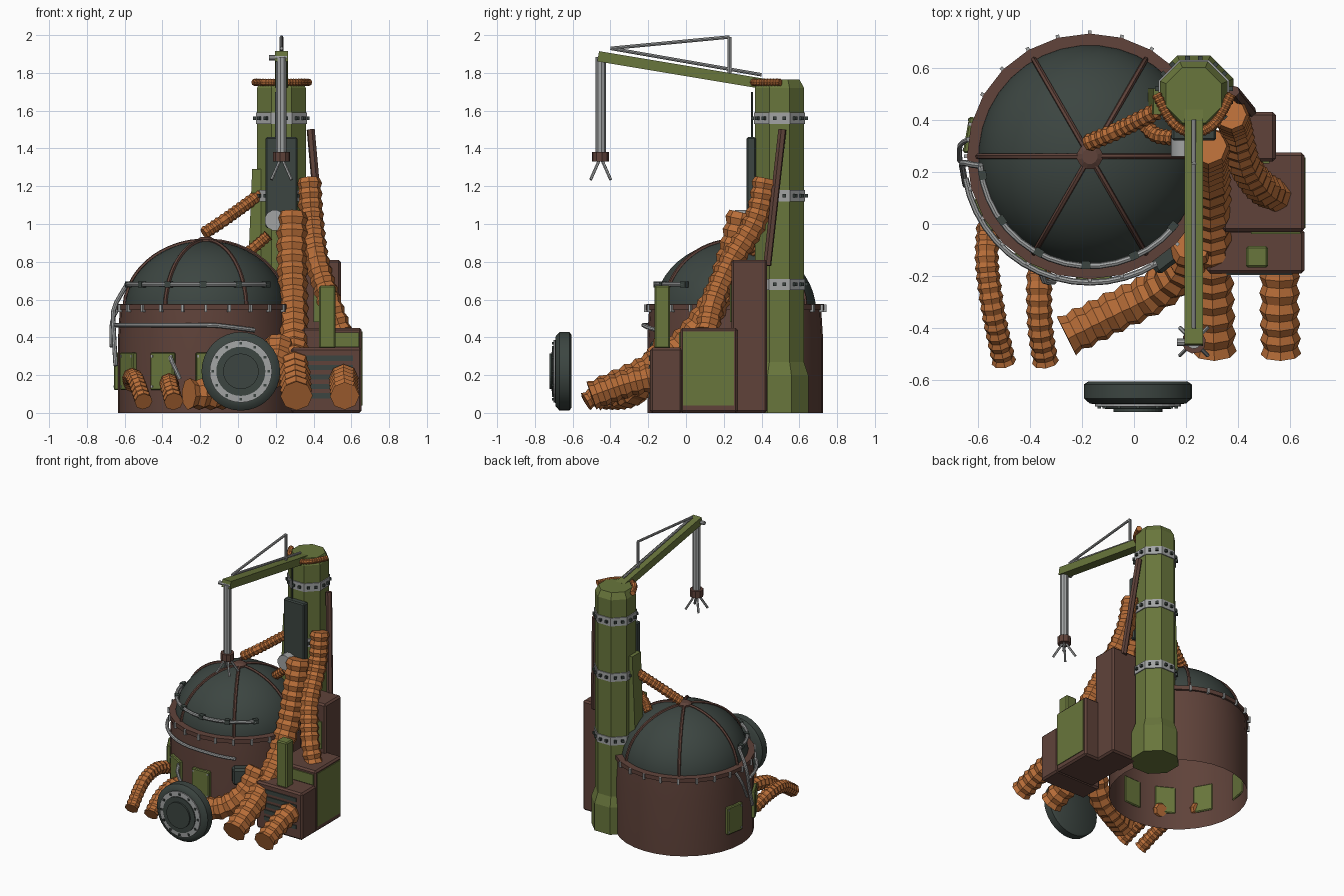
import bpy, bmesh, math
from mathutils import Vector, Matrix

if "Cube" in bpy.data.objects:
    bpy.data.objects.remove(bpy.data.objects["Cube"])


def material(name, rgb):
    m = bpy.data.materials.new(name)
    m.use_nodes = True
    m.diffuse_color = (*rgb, 1)
    m.node_tree.nodes["Principled BSDF"].inputs["Base Color"].default_value = (*rgb, 1)
    return m


GREEN = material("olive green", (.14, .18, .045))
BROWN = material("rust brown", (.115, .055, .042))
DARK = material("dark slate", (.045, .06, .053))
ORANGE = material("orange hose", (.48, .155, .04))
GREY = material("light grey", (.36, .37, .37))
Z = Vector((0, 0, 1))


def finish(name, bm, mat, smooth=False):
    bmesh.ops.recalc_face_normals(bm, faces=bm.faces)
    me = bpy.data.meshes.new(name)
    bm.to_mesh(me)
    bm.free()
    me.materials.append(mat)
    o = bpy.data.objects.new(name, me)
    bpy.context.collection.objects.link(o)
    if smooth:
        bpy.ops.object.select_all(action='DESELECT')
        o.select_set(True)
        bpy.context.view_layer.objects.active = o
        bpy.ops.object.shade_smooth_by_angle(angle=math.radians(35))
    return o


def boxes(name, places, size, mat, bevel=0):
    """Equal boxes, each at a (position, z rotation) pair."""
    bm = bmesh.new()
    for pos, rot in places:
        m = Matrix.Translation(pos) @ Matrix.Rotation(rot, 4, 'Z') @ Matrix.Diagonal((*size, 1))
        bmesh.ops.create_cube(bm, size=1, matrix=m)
    if bevel:
        bmesh.ops.bevel(bm, geom=bm.edges[:], offset=bevel, segments=1, affect='EDGES')
    return finish(name, bm, mat)


def block(name, lo, hi, mat, bevel=.008):
    lo, hi = Vector(lo), Vector(hi)
    return boxes(name, [((lo + hi) / 2, 0)], hi - lo, mat, bevel)


def loft(name, pts, radii, mat, sides=8, axis=None, phase=0, caps=True, smooth=False):
    """Skin rings of given radius along a path, or along a fixed axis."""
    bm, rings, n = bmesh.new(), [], None
    for i, p in enumerate(pts):
        t = axis or (pts[min(i + 1, len(pts) - 1)] - pts[max(i - 1, 0)]).normalized()
        n = t.orthogonal() if n is None else n - t * n.dot(t)
        n.normalize()
        b = t.cross(n)
        ang = [phase + math.tau * k / sides for k in range(sides)]
        rings.append([bm.verts.new(p + (n * math.cos(a) + b * math.sin(a)) * radii[i]) for a in ang])
    for r, s in zip(rings, rings[1:]):
        for k in range(sides):
            j = (k + 1) % sides
            bm.faces.new((r[k], r[j], s[j], s[k]))
    if caps:
        bm.faces.new(rings[0])
        bm.faces.new(rings[-1])
    return finish(name, bm, mat, smooth)


def lathe(name, base, profile, mat, axis=Z, **kw):
    """Revolve (radius, height) pairs around an axis."""
    return loft(name, [Vector(base) + axis * h for r, h in profile], [r for r, h in profile],
                mat, axis=axis, **kw)


def curve(points, step):
    """Evenly sampled smooth path through the points."""
    p = [Vector(q) for q in points]
    p = [2 * p[0] - p[1]] + p + [2 * p[-1] - p[-2]]
    out = []
    for a, b, c, d in zip(p, p[1:], p[2:], p[3:]):
        n = max(1, round((c - b).length / step))
        for k in range(n):
            t = k / n
            out.append(.5 * (2 * b + (c - a) * t + (2 * a - 5 * b + 4 * c - d) * t * t
                             + (3 * b - a - 3 * c + d) * t ** 3))
    return out + [p[-2]]


def pipe(name, points, r, mat=GREY, step=.05, sides=8):
    pts = curve(points, step)
    return loft(name, pts, [r] * len(pts), mat, sides=sides, smooth=True)


def rod(name, a, b, r, mat=GREY, sides=8):
    return loft(name, [Vector(a), Vector(b)], [r, r], mat, sides=sides, smooth=True)


def hose(name, r, points):
    pts = curve(points, r * .42)
    return loft(name, pts, [r * (1 if i % 2 else .84) for i in range(len(pts))], ORANGE)


# Tank: open drum, rim and dome
C = Vector((-.17, .26, 0))
R = .465


def around(deg, r, z, centre=C):
    a = math.radians(deg)
    return Vector((centre.x + r * math.cos(a), centre.y + r * math.sin(a), z))


def dome(t, grow=0):
    return (.43 + grow) * math.cos(t), .54 + (.37 + grow) * math.sin(t)


lathe("tank_drum", C, [(R, 0), (R, .4), (.455, .56), (.42, .565)], BROWN, sides=32, caps=False, smooth=True)
lathe("tank_rim", C, [(.45, .545), (.472, .545), (.472, .575), (.42, .578)], BROWN, sides=24, caps=False)
lathe("tank_dome", C, [dome(math.pi / 2 * i / 12) if i < 12 else (.005, .91) for i in range(13)],
      DARK, sides=36, smooth=True)
for i in range(6):
    pipe("dome_rib", [around(60 * i, *dome(math.pi / 2 * k / 8, .003)) for k in range(9)], .011, BROWN, sides=6)
lathe("dome_cap", C, [(.05, .9), (.05, .918), (.03, .93)], BROWN, sides=12)
boxes("rim_clips", [(around(15 * i, .472, .555), math.radians(15 * i)) for i in range(24)],
      (.022, .014, .04), GREY)

# Tank pipes with brackets
pipe("dome_pipe", [around(a, .422, .68) for a in range(185, 321, 9)], .012)
boxes("pipe_brackets", [(around(a, .418, .68), math.radians(a)) for a in range(190, 321, 26)],
      (.03, .035, .03), DARK)
pipe("drum_pipe", [around(a, .485, .465 - max(0, a - 275) * .001) for a in range(190, 306, 8)], .012)
pipe("side_pipe", [around(185, .42, .68), around(184, .455, .62), around(183, .49, .54),
                   around(187, .49, .4), around(193, .49, .25)], .012)
pipe("side_pipe_rear", [around(172, .47, .55), around(175, .5, .48), around(182, .5, .35)], .01)
pipe("front_loop", [around(246, .47, .3), around(250, .51, .26), around(254, .5, .18)], .012)

# Hatches on the drum
hatches = [170, 209, 241, 272]
boxes("drum_hatches", [(around(a, .468, .22), math.radians(a)) for a in hatches], (.03, .14, .2), GREEN, .006)
boxes("hatch_bolts", [(around(a + s, .483, z), math.radians(a)) for a in hatches
                      for s in (-7, 7) for z in (.14, .3)], (.012, .012, .012), GREY)
boxes("drum_port", [(around(-53, .465, .32), math.radians(-53))], (.12, .13, .12), DARK, .015)

# Tower: octagonal column, collars and bolts
T = Vector((.23, .495, 0))
OCT = math.pi / 8
lathe("tower_column", T, [(.165, 0), (.165, .2), (.14, .27), (.14, 1.72), (.115, 1.765)], GREEN, phase=OCT)
for z in (.68, 1.15, 1.56):
    lathe("tower_collar", T, [(.147, z - .03), (.147, z + .03)], GREY, phase=OCT)
    boxes("collar_bolts", [(around(45 * i + s, .142, z, T), math.radians(45 * i))
                           for i in range(8) for s in (-10, 10)], (.02, .018, .018), DARK)
block("tower_front_panel", (.145, .32, .98), (.315, .37, 1.46), DARK)
rod("panel_dial", (.195, .26, 1.02), (.195, .34, 1.02), .055, GREY, 12)
fin = block("tower_side_fin", (.05, .42, .68), (.13, .52, 1.29), GREEN, 0)
for v in fin.data.vertices:
    if v.co.z > 1 and v.co.x < .1:
        v.co.x += .025
rod("tower_side_bar", (.385, .51, 1.5), (.45, .43, .78), .022, BROWN, 6)
rod("tower_cable", (.2, .35, 1.46), (.2, .35, 1.7), .005, DARK, 6)

# Boom with truss and hanging grabber
bm = bmesh.new()
d = Vector((0, -.9, .15))
turn = Matrix.Rotation(math.atan2(-d.z, -d.y), 4, 'X')
turn = Matrix.Rotation(math.atan2(d.z, d.y) - math.pi, 4, 'X')
bmesh.ops.create_cube(bm, size=1, matrix=Matrix.Translation((.23, -.015, 1.813)) @ turn
                      @ Matrix.Diagonal((.07, d.length, .055, 1)))
finish("boom", bm, GREEN)
rod("boom_tip_pin", (.165, -.455, 1.88), (.26, -.455, 1.88), .014)
tip, peak, foot = (.23, -.4, 1.93), (.23, .23, 1.99), (.23, .4, 1.79)
rod("truss_tie", tip, peak, .009)
rod("truss_post", peak, (.23, .23, 1.79), .01)
rod("truss_rail", tip, foot, .009)
rod("grabber_arm", (.23, -.452, 1.885), (.23, -.452, 1.37), .028, GREY, 10)
lathe("grabber_head", (.23, -.452, 1.33), [(.046, 0), (.046, .05)], BROWN, sides=10)
G = Vector((.23, -.452, 0))
for i in range(4):
    rod("grabber_claw", around(45 + 90 * i, .012, 1.335, G), around(45 + 90 * i, .075, 1.235, G), .008, GREY, 6)

# Machine housing beside the tank
block("housing_tall", (.33, .24, 0), (.545, .43, .81), BROWN, .012)
block("housing_rear", (.34, -.03, 0), (.655, .275, .45), BROWN, .012)
block("housing_front", (.28, -.19, 0), (.655, -.02, .345), BROWN, .012)
block("housing_tower_box", (.43, -.168, .34), (.515, -.085, .675), GREEN)
block("housing_side_panel", (.65, -.015, .04), (.66, .255, .43), GREEN, 0)
block("housing_step_panel", (.45, -.038, .35), (.64, -.029, .425), GREEN, 0)
block("housing_tall_panel", (.4, .232, .48), (.52, .241, .68), GREEN, 0)
boxes("grille_slats", [((.48, -.192, .09 + .05 * i), 0) for i in range(5)], (.26, .009, .028), DARK)

# Spare wheel, facing forward
W, F = (.015, -.605, .22), Vector((0, -1, 0))
lathe("wheel_tyre", W, [(.19, 0), (.208, .012), (.208, .065), (.185, .085), (.16, .088)], DARK,
      axis=F, sides=32, smooth=True)
lathe("wheel_ring", W, [(.165, .08), (.165, .096), (.13, .098)], GREY, axis=F, sides=32)
lathe("wheel_hub", W, [(.13, .09), (.13, .105), (.094, .106), (.094, .117), (.085, .117)], DARK, axis=F, sides=32)
boxes("wheel_bolts", [((W[0] + .148 * math.cos(a), -.704, W[2] + .148 * math.sin(a)), 0)
                      for a in [math.tau * i / 12 for i in range(12)]], (.014, .01, .014), DARK)

# Ribbed hoses
hose("hose_main", .085, [(.285, .3, 1.06), (.285, .25, .85), (.29, .17, .62), (.295, .02, .4),
                         (.3, -.2, .23), (.31, -.49, .09)])
hose("hose_tower_side", .068, [(.375, .42, 1.24), (.39, .37, 1.02), (.42, .24, .8), (.48, .15, .6), (.54, .11, .43)])
hose("hose_tank_large", .085, [(.22, -.08, .38), (.19, -.17, .24), (.08, -.26, .13), (-.08, -.34, .1), (-.26, -.43, .1)])
hose("hose_housing", .078, [(.56, -.17, .19), (.56, -.33, .15), (.565, -.5, .09)])
hose("hose_left_outer", .048, [(-.56, 0, .15), (-.565, -.15, .19), (-.54, -.34, .17), (-.5, -.53, .06)])
hose("hose_left_inner", .052, [(-.36, -.14, .13), (-.365, -.25, .16), (-.36, -.4, .13), (-.34, -.53, .06)])
hose("hose_dome_top", .036, [(-.18, .31, .95), (-.06, .36, 1.03), (.12, .45, 1.16)])
hose("hose_dome_short", .032, [(.04, .38, .84), (.09, .34, .88), (.16, .33, .94)])
hose("hose_tower_crown", .02, [(.085, .5, 1.75), (.14, .4, 1.75), (.2, .355, 1.75), (.26, .355, 1.75),
                               (.32, .4, 1.75), (.375, .5, 1.75)])
